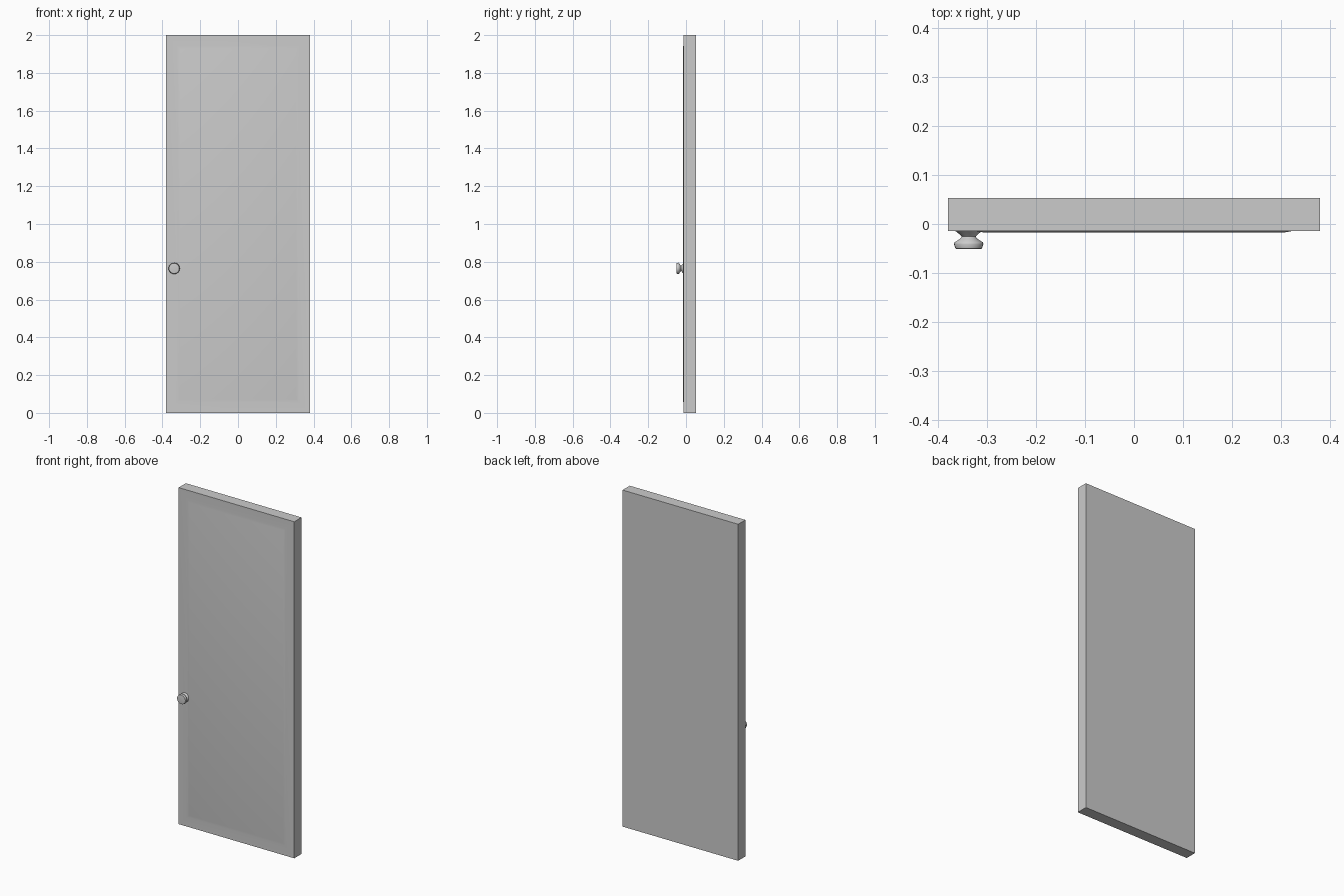
import bpy, bmesh, math
from mathutils import Matrix

cube = bpy.data.objects.get("Cube")
if cube:
    bpy.data.objects.remove(cube, do_unlink=True)

grey = bpy.data.materials.new("plain grey")
grey.use_nodes = True
color = (0.6, 0.6, 0.6, 1)
grey.diffuse_color = color
grey.node_tree.nodes["Principled BSDF"].inputs["Base Color"].default_value = color

FRONT, BACK = -0.0145, 0.053


def finish(bm, name, angle):
    bmesh.ops.recalc_face_normals(bm, faces=bm.faces)
    mesh = bpy.data.meshes.new(name)
    bm.to_mesh(mesh)
    bm.free()
    mesh.materials.append(grey)
    obj = bpy.data.objects.new(name, mesh)
    bpy.context.collection.objects.link(obj)
    bpy.ops.object.select_all(action='DESELECT')
    obj.select_set(True)
    bpy.context.view_layer.objects.active = obj
    bpy.ops.object.shade_smooth_by_angle(angle=math.radians(angle))
    return obj


# Door slab with a slightly raised front panel
bm = bmesh.new()
bmesh.ops.create_cube(bm, size=1)
bmesh.ops.scale(bm, vec=(0.76, BACK - FRONT, 2), verts=bm.verts)
bmesh.ops.translate(bm, vec=(0, (FRONT + BACK) / 2, 1), verts=bm.verts)
bm.normal_update()
front = min(bm.faces, key=lambda f: f.calc_center_median().y)
bmesh.ops.inset_region(bm, faces=[front], thickness=0.08)
bmesh.ops.inset_region(bm, faces=[front], thickness=0.02)
for v in front.verts:
    v.co.y -= 0.0025
finish(bm, "door_slab", 30)

# Turned knob: radius and distance out from the door
profile = [(0.027, 0), (0.022, 0.004), (0.014, 0.011), (0.018, 0.016),
           (0.029, 0.023), (0.03, 0.027), (0.027, 0.036), (0.021, 0.037), (0, 0.037)]
bm = bmesh.new()
points = [bm.verts.new((r, 0, h)) for r, h in profile]
edges = [bm.edges.new(pair) for pair in zip(points, points[1:])]
bmesh.ops.spin(bm, geom=points + edges, cent=(0, 0, 0), axis=(0, 0, 1),
               angle=math.tau, steps=24)
bmesh.ops.remove_doubles(bm, verts=bm.verts, dist=0.0001)
place = Matrix.Translation((-0.338, FRONT, 0.765)) @ Matrix.Rotation(math.pi / 2, 4, 'X')
bm.transform(place)
finish(bm, "door_knob", 50)
